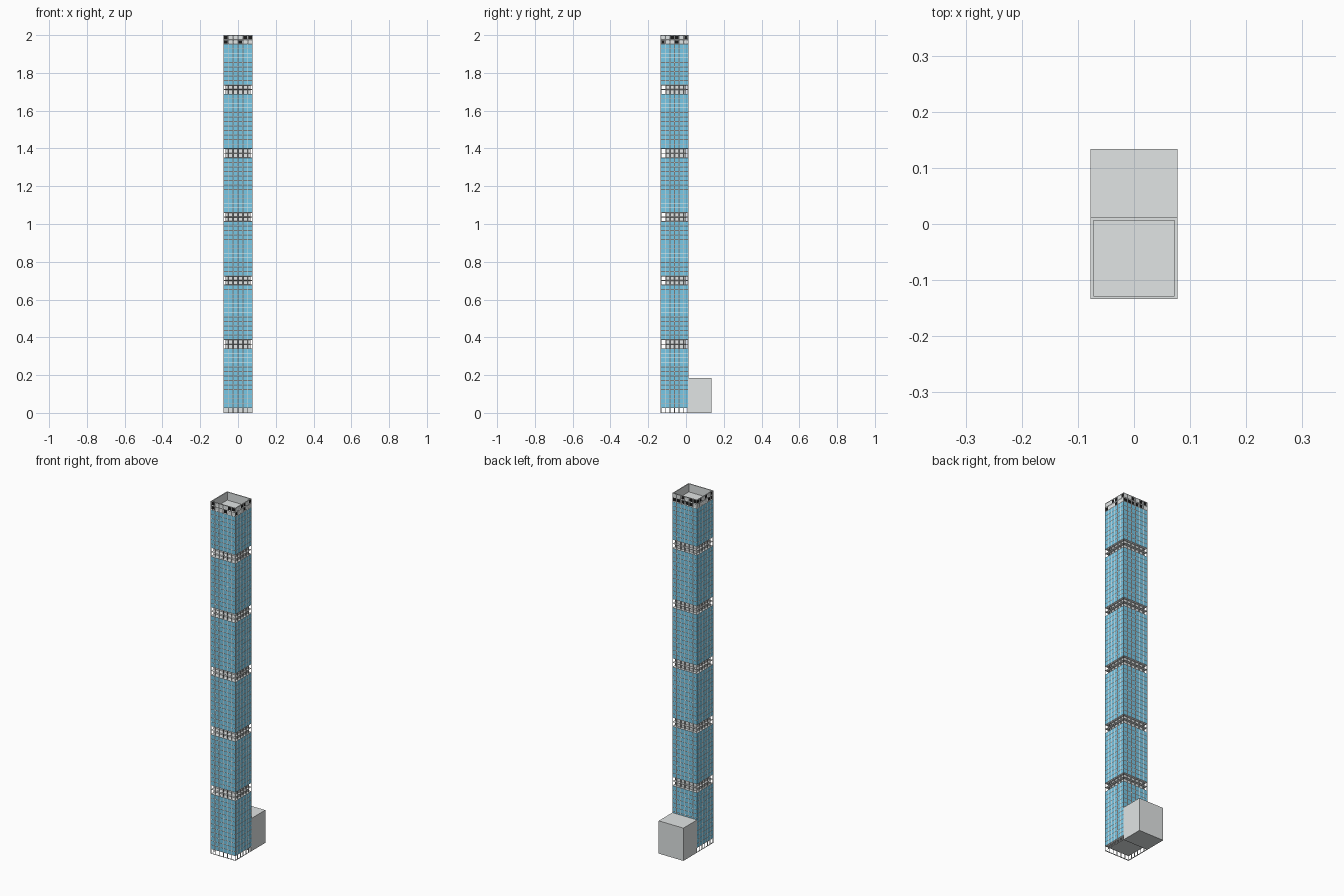
import bpy, bmesh, random
from mathutils import Vector

random.seed(11)
if "Cube" in bpy.data.objects:
    bpy.data.objects.remove(bpy.data.objects["Cube"])


def material(name, rgb):
    m = bpy.data.materials.new(name)
    m.use_nodes = True
    m.diffuse_color = (*rgb, 1)
    m.node_tree.nodes["Principled BSDF"].inputs["Base Color"].default_value = (*rgb, 1)
    return m


concrete = material("pale_concrete", (0.75, 0.78, 0.78))
glass = material("sky_blue_glass", (0.19, 0.6, 0.83))
black = material("black_panel", (0.01, 0.01, 0.01))

# Overall sizes
X = 0.0775
FRONT, BACK, REAR = -0.134, 0.012, 0.134
GROUND, TOP, COLS = 0.027, 2.0, 6

# Storey kinds from the ground up: open lobby, glazed blocks, open double bands
storeys = ["open"]
for glazed in (13, 12, 12, 12, 12):
    storeys += ["glass"] * glazed + ["open"] * 2
storeys += ["glass"] * 9 + ["crown"] * 2
step = (TOP - GROUND) / (len(storeys) - 1)
levels = [0] + [GROUND + step * i for i in range(len(storeys))]

# Window border and recess for each kind of storey
RECESS = {"open": (0.003, -0.004), "glass": (0.003, -0.0008), "crown": (0.005, -0.002)}


def finish(name, bm, mats):
    mesh = bpy.data.meshes.new(name)
    bm.to_mesh(mesh)
    bm.free()
    for m in mats:
        mesh.materials.append(m)
    ob = bpy.data.objects.new(name, mesh)
    bpy.context.collection.objects.link(ob)
    return ob


def box(name, lo, hi, mat=concrete):
    bm = bmesh.new()
    bmesh.ops.create_cube(bm, size=1)
    lo, hi = Vector(lo), Vector(hi)
    for v in bm.verts:
        v.co = (lo + hi) / 2 + v.co * (hi - lo)
    return finish(name, bm, [mat])


def facade(name, start, end):
    """Grid wall with one recessed window per cell, outward on the right of travel."""
    bm = bmesh.new()
    start, end = Vector(start), Vector(end)
    rows = []
    for z in levels:
        row = []
        for c in range(COLS + 1):
            p = start.lerp(end, c / COLS)
            row.append(bm.verts.new((p.x, p.y, z)))
        rows.append(row)
    cells = {kind: [] for kind in RECESS}
    for r, kind in enumerate(storeys):
        for c in range(COLS):
            f = bm.faces.new((rows[r][c], rows[r][c + 1], rows[r + 1][c + 1], rows[r + 1][c]))
            cells[kind].append(f)
    bm.normal_update()
    for kind, (border, depth) in RECESS.items():
        bmesh.ops.inset_individual(bm, faces=cells[kind], thickness=border, depth=depth)
    for f in cells["glass"]:
        f.material_index = 1
    for f in cells["crown"]:
        f.material_index = 2 if random.random() < 0.5 else 0
    bmesh.ops.delete(bm, geom=cells["open"], context="FACES")
    return finish(name, bm, [concrete, glass, black])


# Four walls of the tower
corners = [(-X, FRONT, 0), (X, FRONT, 0), (X, BACK, 0), (-X, BACK, 0)]
for i, side in enumerate(("front", "left", "back", "right")):
    facade(side + "_facade", corners[i], corners[(i + 1) % 4])

# Floor slabs and service cores at the open bands
IN = 0.0045


def slab(name, z, thick=0.002):
    box(name, (-X + IN, FRONT + IN, z - thick), (X - IN, BACK - IN, z + thick))


slab("lobby_ceiling", GROUND)
slab("roof", levels[-3])
bands = [i for i in range(1, len(storeys) - 1) if storeys[i] == storeys[i + 1] == "open"]
for n, i in enumerate(bands):
    for k, part in enumerate(("floor", "middle", "ceiling")):
        slab(f"band_{part}_{n + 1}", levels[i + k])
    box(f"band_core_{n + 1}", (-0.065, -0.107, levels[i]), (0.065, 0, levels[i + 2]))

# Crown parapet: inner lining and flat rim
W = 0.0055
z0 = levels[-3]
box("crown_lining_front", (-X + IN, FRONT + IN, z0), (X - IN, FRONT + W, TOP))
box("crown_lining_back", (-X + IN, BACK - W, z0), (X - IN, BACK - IN, TOP))
box("crown_lining_left", (X - W, FRONT + W, z0), (X - IN, BACK - W, TOP))
box("crown_lining_right", (-X + IN, FRONT + W, z0), (-X + W, BACK - W, TOP))
RIM = TOP - 0.001
box("crown_rim_front", (-X, FRONT, RIM), (X, FRONT + W, TOP))
box("crown_rim_back", (-X, BACK - W, RIM), (X, BACK, TOP))
box("crown_rim_left", (X - W, FRONT + W, RIM), (X, BACK - W, TOP))
box("crown_rim_right", (-X, FRONT + W, RIM), (-X + W, BACK - W, TOP))

# Low plain block behind the tower
box("rear_annex", (-X, BACK, 0), (X, REAR, 0.186))
